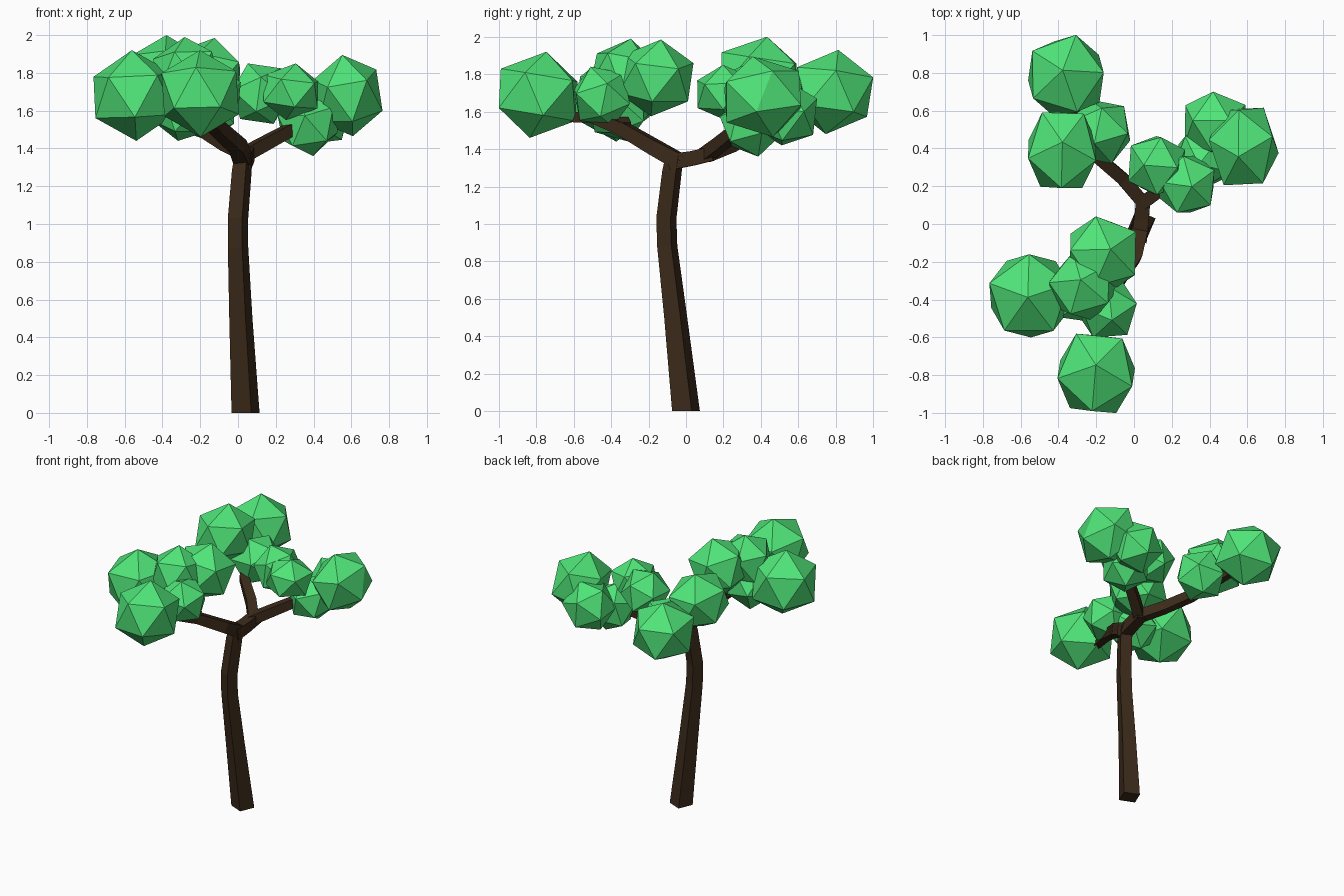
import bpy, bmesh, math, random
from mathutils import Vector, Euler

if "Cube" in bpy.data.objects:
    bpy.data.objects.remove(bpy.data.objects["Cube"])

random.seed(4)


def material(name, color):
    m = bpy.data.materials.new(name)
    m.diffuse_color = (*color, 1)
    m.use_nodes = True
    m.node_tree.nodes["Principled BSDF"].inputs["Base Color"].default_value = m.diffuse_color
    return m


bark = material("bark", (0.043, 0.023, 0.010))
leaf = material("leaf", (0.08, 0.78, 0.19))


def finish(name, bm, mat):
    bmesh.ops.recalc_face_normals(bm, faces=bm.faces)
    me = bpy.data.meshes.new(name)
    bm.to_mesh(me)
    bm.free()
    me.materials.append(mat)
    ob = bpy.data.objects.new(name, me)
    bpy.context.collection.objects.link(ob)


def limb(name, path, ref, angle):
    """Four-sided tapering tube through (x, y, z, radius) points."""
    bm = bmesh.new()
    pts = [Vector(p[:3]) for p in path]
    rings = []
    for i, p in enumerate(pts):
        t = (pts[min(i + 1, len(pts) - 1)] - pts[max(i - 1, 0)]).normalized()
        if p.z == 0:
            t = Vector((0, 0, 1))      # level cut on the ground
        n = (ref - t * ref.dot(t)).normalized()
        b = t.cross(n)
        ring = []
        for k in range(4):
            a = math.radians(angle + 90 * k)
            ring.append(bm.verts.new(p + (n * math.cos(a) + b * math.sin(a)) * path[i][3]))
        rings.append(ring)
    for r0, r1 in zip(rings, rings[1:]):
        for k in range(4):
            j = (k + 1) % 4
            bm.faces.new((r0[k], r0[j], r1[j], r1[k]))
    bm.faces.new(rings[0])
    bm.faces.new(rings[-1])
    finish(name, bm, bark)


def clump(name, centre, half, corners):
    """Icosahedron with the given half sizes, turned so that its corners,
    seen from above, fall near the wanted (x, y) offsets."""
    bm = bmesh.new()
    bmesh.ops.create_icosphere(bm, subdivisions=1, radius=1)
    base = [v.co.copy() for v in bm.verts]
    best, best_score = None, 1e9
    for _ in range(500):
        rot = Euler([random.uniform(0, 6.28) for _ in range(3)]).to_matrix()
        pts = [rot @ p for p in base]
        scale = [half[a] / max(abs(p[a]) for p in pts) for a in range(3)]
        pts = [Vector([p[a] * scale[a] for a in range(3)]) for p in pts]
        score = 0.8 * (max(scale) - min(scale))
        for c in corners:
            score += min((p.xy - Vector(c)).length for p in pts)
        if score < best_score:
            best, best_score = pts, score
    for v, p in zip(bm.verts, best):
        v.co = Vector(centre) + p
    finish(name, bm, leaf)


# Trunk and forked branches
limb("trunk", [(0.04, 0, 0, 0.08), (0.015, -0.055, 0.5, 0.066), (0, -0.1, 0.88, 0.058),
               (0, -0.105, 1.03, 0.058), (0.02, -0.075, 1.28, 0.056),
               (0.03, -0.06, 1.37, 0.05)], Vector((1, 0, 0)), 22)
branches = {
    "front_branch": [(0.03, -0.03, 1.33, 0.062), (0, -0.17, 1.41, 0.056),
                     (-0.11, -0.34, 1.51, 0.05), (-0.17, -0.5, 1.57, 0.042),
                     (-0.2, -0.66, 1.57, 0.035)],
    "front_left_branch": [(-0.1, -0.33, 1.51, 0.05), (-0.3, -0.37, 1.6, 0.042),
                          (-0.48, -0.38, 1.65, 0.035)],
    "back_branch": [(0.025, -0.09, 1.33, 0.06), (0.04, 0.03, 1.35, 0.055),
                    (0.05, 0.14, 1.375, 0.053)],
    "back_left_branch": [(0.06, 0.1, 1.365, 0.05), (-0.06, 0.24, 1.42, 0.048),
                         (-0.2, 0.36, 1.51, 0.045), (-0.34, 0.65, 1.64, 0.035)],
    "right_branch": [(0.03, 0.1, 1.365, 0.05), (0.14, 0.18, 1.425, 0.048),
                     (0.26, 0.26, 1.49, 0.045), (0.48, 0.4, 1.6, 0.035)],
}
for name, path in branches.items():
    limb(name, path, Vector((0, 0, 1)), 45)

# Foliage clumps: centre, half sizes
back = [
    ((-0.36, 0.78, 1.705), (0.20, 0.22, 0.225)),
    ((-0.38, 0.39, 1.79), (0.18, 0.20, 0.21)),
    ((-0.18, 0.49, 1.61), (0.16, 0.17, 0.17)),
]
right = [
    ((0.58, 0.41, 1.68), (0.185, 0.205, 0.215)),
    ((0.43, 0.53, 1.59), (0.16, 0.17, 0.17)),
    ((0.37, 0.35, 1.53), (0.16, 0.17, 0.17)),
    ((0.12, 0.31, 1.69), (0.15, 0.155, 0.16)),
    ((0.28, 0.21, 1.70), (0.145, 0.15, 0.15)),
]
front = [
    ((-0.55, -0.38, 1.68), (0.215, 0.22, 0.24)),
    ((-0.20, -0.79, 1.69), (0.205, 0.21, 0.23)),
    ((-0.165, -0.16, 1.78), (0.175, 0.20, 0.205)),
    ((-0.27, -0.33, 1.80), (0.18, 0.18, 0.19)),
    ((-0.14, -0.45, 1.68), (0.155, 0.15, 0.16)),
    ((-0.29, -0.36, 1.61), (0.17, 0.16, 0.17)),
]
# Corners seen from above, for the clumps in the open
corners = {
    0: [(0, 0.21), (0.2, 0.03), (-0.19, 0), (0.17, -0.14)],
    1: [(-0.11, 0.2), (-0.03, -0.2), (0.14, -0.16), (0, 0.04)],
    3: [(-0.1, 0.2), (0.11, 0.2), (0.185, -0.01), (0.03, -0.2)],
    6: [(0.02, 0.155), (0.14, 0.1), (0, -0.155), (-0.155, -0.07)],
    7: [(-0.02, 0.15), (0.14, 0.09), (0.09, -0.11), (-0.05, -0.15)],
    8: [(-0.13, 0.2), (0.11, 0.22), (-0.2, -0.04), (0, 0)],
    9: [(-0.2, 0.14), (0.18, 0.18), (0.11, -0.2), (-0.11, -0.21)],
    10: [(0.05, 0.2), (0.17, -0.03), (0.06, -0.18), (-0.165, 0.1)],
}
for i, (c, h) in enumerate(back + right + front):
    clump(f"leaf_clump_{i + 1}", c, h, corners.get(i, []))
